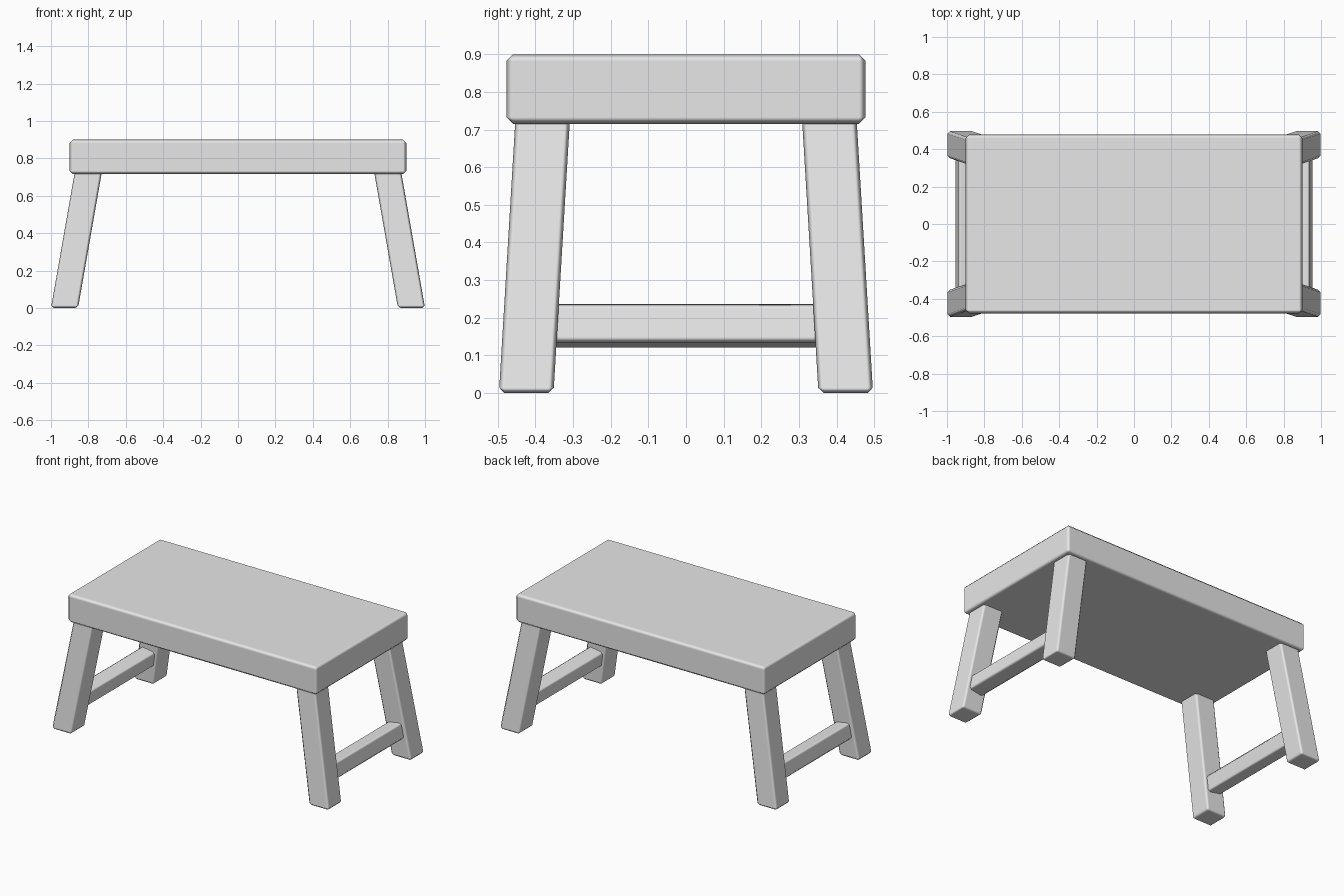
import bpy
import bmesh
import math
from mathutils import Matrix, Vector

if "Cube" in bpy.data.objects:
    bpy.data.objects.remove(bpy.data.objects["Cube"])

# One plain grey for the whole bench
grey = bpy.data.materials.new("plain_grey")
grey.use_nodes = True
grey.diffuse_color = (0.8, 0.8, 0.8, 1)
grey.node_tree.nodes["Principled BSDF"].inputs["Base Color"].default_value = (0.8, 0.8, 0.8, 1)


def block(name, size, matrix, chamfer):
    """Chamfered block with soft edges; matrix places, tilts or shears it."""
    mesh = bpy.data.meshes.new(name)
    bm = bmesh.new()
    bmesh.ops.create_cube(bm, size=1, matrix=matrix @ Matrix.Diagonal((*size, 1)))
    bm.to_mesh(mesh)
    bm.free()
    mesh.materials.append(grey)
    mesh.shade_smooth()
    obj = bpy.data.objects.new(name, mesh)
    bpy.context.collection.objects.link(obj)
    bevel = obj.modifiers.new("chamfer", "BEVEL")
    bevel.width = chamfer
    bevel.segments = 1
    bevel.harden_normals = True
    return obj


# Thick top board
block("top_board", (1.8, 0.955, 0.185), Matrix.Translation((0, 0, 0.8075)), 0.018)

# Splayed legs with level feet
LEG_HEIGHT = 0.74
SPLAY_X, SPLAY_Y = 0.175, 0.06
for side, sx in (("left", 1), ("right", -1)):
    for end, sy in (("front", -1), ("back", 1)):
        shear = Matrix.Identity(4)
        shear[0][2] = -sx * SPLAY_X
        shear[1][2] = -sy * SPLAY_Y
        foot = Matrix.Translation((sx * 0.9275, sy * 0.4245, 0))
        lift = Matrix.Translation((0, 0, LEG_HEIGHT / 2))
        block(f"{end}_{side}_leg", (0.145, 0.145, LEG_HEIGHT), foot @ shear @ lift, 0.014)

    # Stretcher between the legs, tilted to match their splay
    tilt = Matrix.Rotation(-sx * math.atan(SPLAY_X), 4, "Y")
    place = Matrix.Translation(Vector((sx * 0.896, 0, 0.178)))
    block(f"{side}_stretcher", (0.104, 0.76, 0.104), place @ tilt, 0.014)
